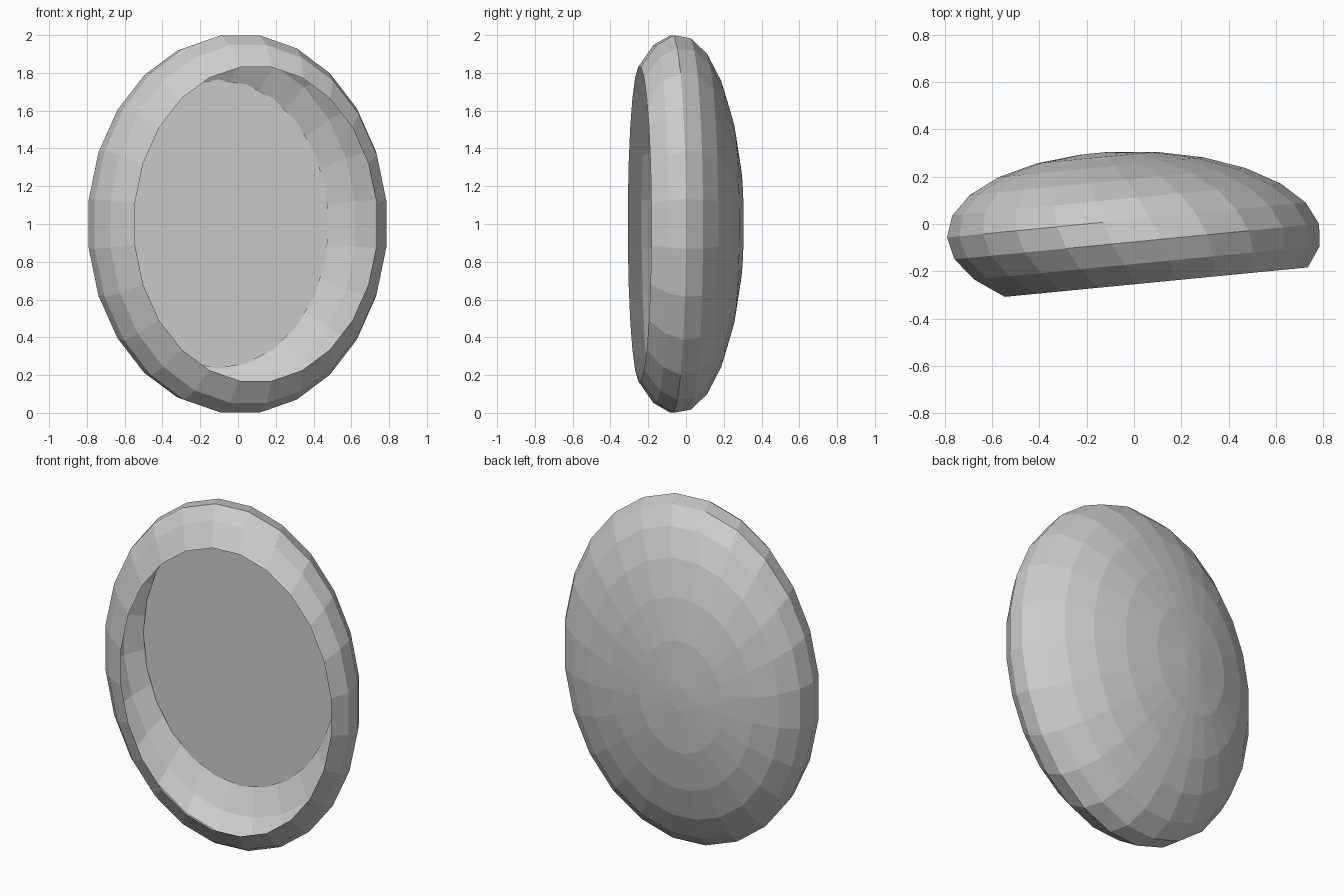
import bpy, bmesh, math
from mathutils import Matrix, Vector

if "Cube" in bpy.data.objects:
    bpy.data.objects.remove(bpy.data.objects["Cube"])

SEGMENTS = 24
# Squashed sphere whose axis is turned slightly about z before scaling
TURN = Matrix.Rotation(math.radians(12.2), 4, 'Z')
SHAPE = (Matrix.Translation((0, -0.05, 1.0))
         @ Matrix.Diagonal((0.797, 0.358, 1.01, 1)) @ TURN)


def ring(bm, radius, depth, phase):
    """Circle of vertices around the turned axis, in squashed space."""
    verts = []
    for i in range(SEGMENTS):
        a = 2 * math.pi * (i + phase) / SEGMENTS
        p = Vector((radius * math.cos(a), depth, radius * math.sin(a)))
        verts.append(bm.verts.new(SHAPE @ p))
    return verts


def finish(bm, name):
    mesh = bpy.data.meshes.new(name)
    bm.to_mesh(mesh)
    bm.free()
    obj = bpy.data.objects.new(name, mesh)
    bpy.context.collection.objects.link(obj)
    return obj


# Thin domed shell, open at the front rim, small cap at the back
bm = bmesh.new()
rings = []
for k in range(9):
    t = math.radians(56 + 15 * k)
    rings.append(ring(bm, math.sin(t), -math.cos(t), 0.5))
for a, b in zip(rings, rings[1:]):
    for i in range(SEGMENTS):
        j = (i + 1) % SEGMENTS
        bm.faces.new((a[i], b[i], b[j], a[j]))
bm.faces.new(rings[-1])
bmesh.ops.recalc_face_normals(bm, faces=bm.faces)
finish(bm, "domed_shell")

# Flat oval panel set inside the shell, facing the front
bm = bmesh.new()
panel = bm.faces.new(ring(bm, 0.757, 0.63, 0.0))
panel.normal_update()
if panel.normal.y > 0:
    panel.normal_flip()
finish(bm, "inner_panel")
